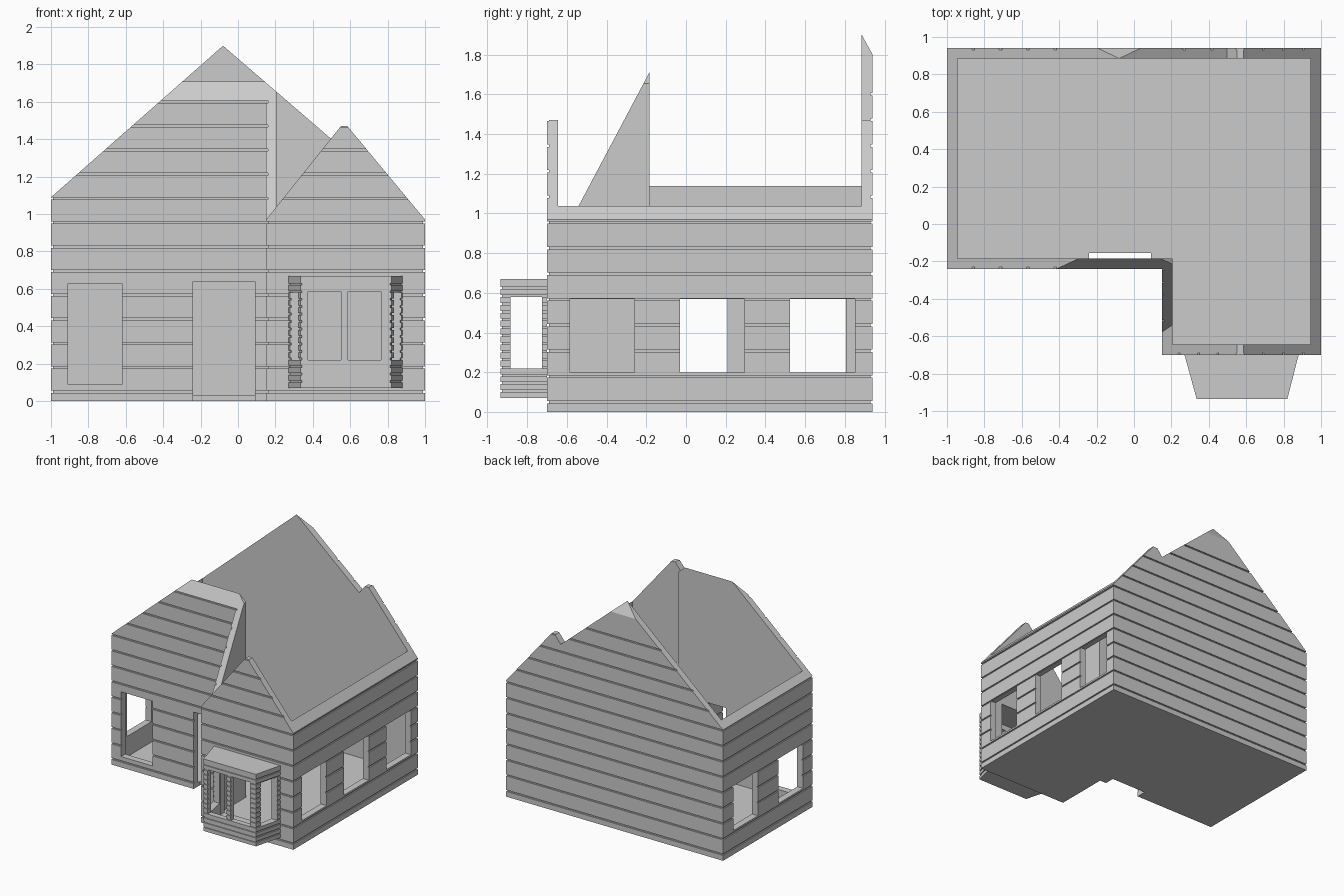
import bpy, bmesh
from mathutils import Vector

if "Cube" in bpy.data.objects:
    bpy.data.objects.remove(bpy.data.objects["Cube"])

grey = bpy.data.materials.new("plain grey")
grey.diffuse_color = (0.6, 0.6, 0.6, 1)
grey.use_nodes = True
grey.node_tree.nodes["Principled BSDF"].inputs["Base Color"].default_value = grey.diffuse_color


def to_object(bm, name):
    bmesh.ops.recalc_face_normals(bm, faces=bm.faces)
    mesh = bpy.data.meshes.new(name)
    bm.to_mesh(mesh)
    bm.free()
    mesh.materials.append(grey)
    obj = bpy.data.objects.new(name, mesh)
    bpy.context.collection.objects.link(obj)
    return obj


def add_prism(bm, points, vector):
    face = bm.faces.new([bm.verts.new(p) for p in points])
    new = bmesh.ops.extrude_face_region(bm, geom=[face])["geom"]
    bmesh.ops.translate(bm, vec=vector, verts=[v for v in new if isinstance(v, bmesh.types.BMVert)])


def prism(name, plan, z0, z1):
    bm = bmesh.new()
    add_prism(bm, [(x, y, z0) for x, y in plan], (0, 0, z1 - z0))
    return to_object(bm, name)


def boxes(name, spans):
    bm = bmesh.new()
    for x0, x1, y0, y1, z0, z1 in spans:
        add_prism(bm, [(x0, y0, z0), (x1, y0, z0), (x1, y1, z0), (x0, y1, z0)], (0, 0, z1 - z0))
    return to_object(bm, name)


def inset(plan, d):
    # offset a counter-clockwise outline inwards (negative d: outwards)
    out = []
    for i, p in enumerate(plan):
        p = Vector(p)
        a = (p - Vector(plan[i - 1])).normalized()
        b = (Vector(plan[(i + 1) % len(plan)]) - p).normalized()
        na, nb = Vector((-a.y, a.x)), Vector((-b.y, b.x))
        out.append(tuple(p + (na + nb) * d / (1 + na.dot(nb))))
    return out


def groove_rings(name, plan, depth, heights, h):
    # ring-shaped cutters that score board lines round an outline
    bm = bmesh.new()
    inner, outer = inset(plan, depth), inset(plan, -0.03)
    n = len(plan)
    for z in heights:
        loops = [[bm.verts.new((x, y, zz)) for x, y in pl]
                 for pl, zz in ((inner, z - h / 2), (outer, z - h / 2), (outer, z + h / 2), (inner, z + h / 2))]
        for k in range(4):
            a, b = loops[k], loops[(k + 1) % 4]
            for i in range(n):
                j = (i + 1) % n
                bm.faces.new((a[i], a[j], b[j], b[i]))
    return to_object(bm, name)


def boolean(obj, tool, operation="DIFFERENCE"):
    mod = obj.modifiers.new("cut", "BOOLEAN")
    mod.operation, mod.object, mod.solver = operation, tool, "EXACT"
    bpy.context.view_layer.objects.active = obj
    bpy.ops.object.modifier_apply(modifier=mod.name)
    bpy.data.objects.remove(tool)


def gable(name, profile, y0, y1, hips=()):
    bm = bmesh.new()
    add_prism(bm, [(x, y0, z) for x, z in profile], (0, y1 - y0, 0))
    for point, normal in hips:
        cut = bmesh.ops.bisect_plane(bm, geom=bm.verts[:] + bm.edges[:] + bm.faces[:],
                                     plane_co=point, plane_no=normal, clear_outer=True)["geom_cut"]
        bmesh.ops.edgeloop_fill(bm, edges=[e for e in cut if isinstance(e, bmesh.types.BMEdge)])
    return to_object(bm, name)


# Walls and floor: hollow L-shaped shell
plan = [(-1, -0.24), (0.15, -0.24), (0.15, -0.70), (1, -0.70), (1, 0.94), (-1, 0.94)]
house = prism("house_walls", plan, 0, 2)
boolean(house, prism("room_space", inset(plan, 0.055), 0.03, 2.2))

# Board lines on the outside
groove_z = [0.05 + 0.1292 * i for i in range(13)]
boolean(house, groove_rings("board_lines", plan, 0.01, groove_z, 0.012))

# Roof outline trimming the wall tops: hipped main gable plus smaller front gable
roof = gable("roof_volume", [(-1.1, -0.1), (1.1, -0.1), (1.1, 0.884), (-0.08, 1.9), (-1.1, 1.002)], -0.8, 1.2,
             [((0, -0.54, 1.04), (0, -1.886, 1)), ((0, 0.885, 1.9), (0, 1.82, 1))])
boolean(roof, gable("small_gable", [(0.05, -0.1), (1.15, -0.1), (1.15, 0.79), (0.585, 1.47),
                                    (0.55, 1.47), (0.05, 0.845)], -0.9, 1.3), "UNION")
boolean(house, roof, "INTERSECT")

# Openings: front window, doorway, bay opening, side windows
spans = [(-0.91, -0.62, -0.3, -0.15, 0.09, 0.63),
         (-0.24, 0.09, -0.3, -0.155, -0.1, 0.64),
         (0.325, 0.83, -0.8, -0.6, 0.11, 0.63)]
spans += [(0.9, 1.1, y, y + 0.325, 0.2, 0.57) for y in (-0.585, -0.03, 0.525)]
spans += [(-1.1, -0.9, y, y + 0.325, 0.2, 0.57) for y in (-0.115, 0.48)]
boolean(house, boxes("openings", spans))

# Bay window: hollow box open to the room
bay_plan = [(0.335, -0.935), (0.82, -0.935), (0.88, -0.70), (0.27, -0.70)]
bay = prism("bay_window", bay_plan, 0.07, 0.67)
boolean(bay, groove_rings("bay_board_lines", bay_plan[:2] + [(0.893, -0.65), (0.257, -0.65)], 0.008,
                          [0.105 + 0.04 * i for i in range(14)], 0.01))
boolean(bay, prism("bay_space", [(0.37, -0.89), (0.785, -0.89), (0.83, -0.65), (0.325, -0.65)], 0.11, 0.63))
boolean(bay, boxes("bay_panes", [(0.375, 0.55, -1, -0.86, 0.22, 0.585), (0.587, 0.765, -1, -0.86, 0.22, 0.585)]))
boolean(bay, boxes("bay_side_panes", [(0.2, 1, -0.885, -0.725, 0.22, 0.58)]))
